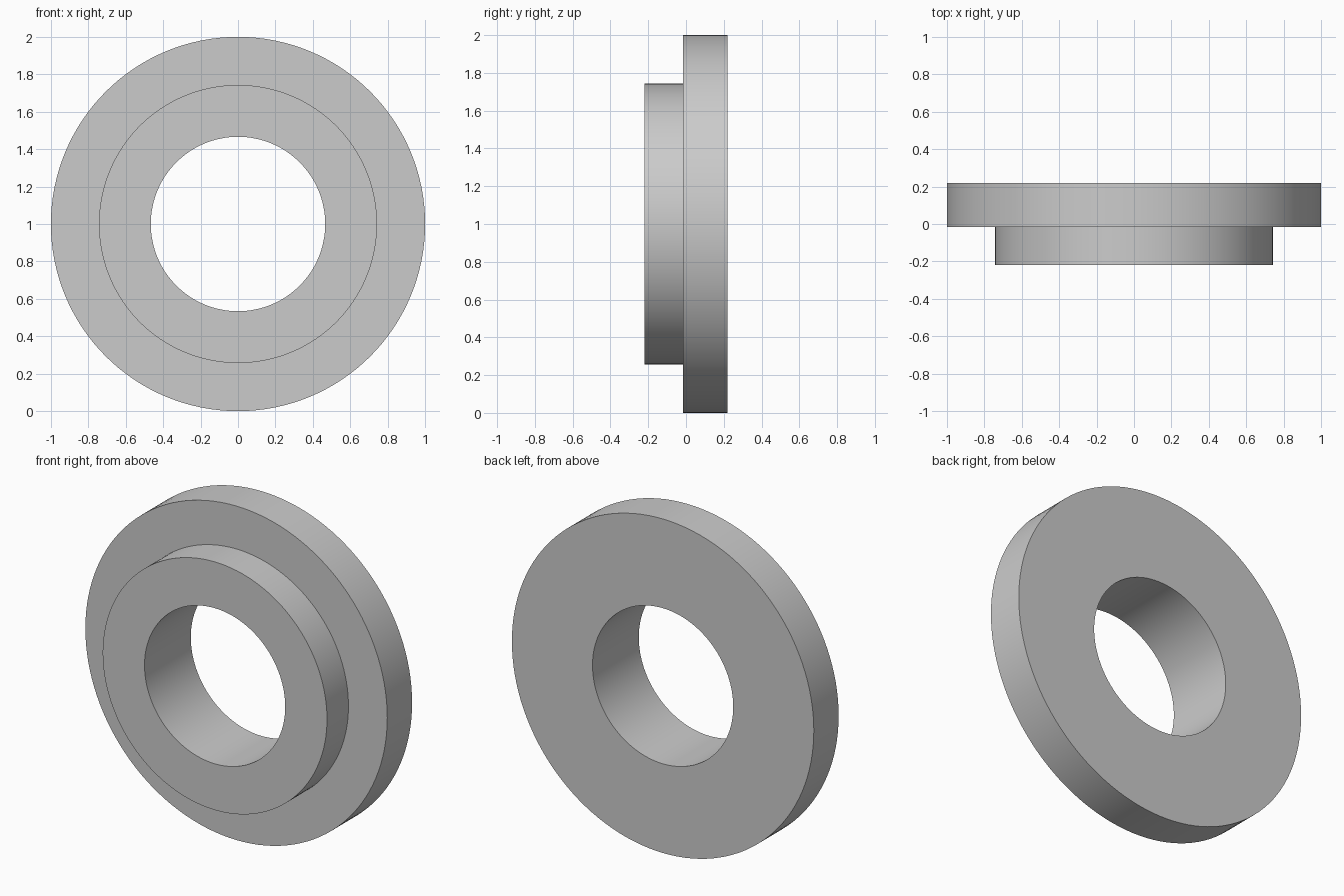
import bpy
import bmesh
import math

SEGMENTS = 128
CENTRE_Z = 1.0

cube = bpy.data.objects.get("Cube")
if cube:
    bpy.data.objects.remove(cube, do_unlink=True)

# Single plain grey
grey = bpy.data.materials.new("plain_grey")
grey.use_nodes = True
colour = (0.6, 0.6, 0.6, 1.0)
grey.diffuse_color = colour
grey.node_tree.nodes["Principled BSDF"].inputs["Base Color"].default_value = colour


def revolve(name, profile):
    """Sweep a closed (radius, y) profile around the horizontal y axis."""
    bm = bmesh.new()
    rings = []
    for i in range(SEGMENTS):
        a = 2 * math.pi * i / SEGMENTS
        rings.append([bm.verts.new((r * math.sin(a), y, r * math.cos(a)))
                      for r, y in profile])
    n = len(profile)
    for i, ring in enumerate(rings):
        following = rings[(i + 1) % SEGMENTS]
        for j in range(n):
            k = (j + 1) % n
            bm.faces.new((ring[j], ring[k], following[k], following[j]))
    bmesh.ops.recalc_face_normals(bm, faces=bm.faces)
    mesh = bpy.data.meshes.new(name)
    bm.to_mesh(mesh)
    bm.free()
    mesh.materials.append(grey)
    obj = bpy.data.objects.new(name, mesh)
    bpy.context.collection.objects.link(obj)
    obj.location.z = CENTRE_Z
    return obj


# Wide rear flange, narrower front collar and straight bore in one section
bore, collar, flange = 0.466, 0.743, 1.0
front, step, back = -0.219, -0.016, 0.219
ring = revolve("flanged_ring", [
    (bore, front), (collar, front), (collar, step),
    (flange, step), (flange, back), (bore, back),
])

bpy.ops.object.select_all(action="DESELECT")
ring.select_set(True)
bpy.context.view_layer.objects.active = ring
bpy.ops.object.shade_smooth_by_angle(angle=math.radians(30))
